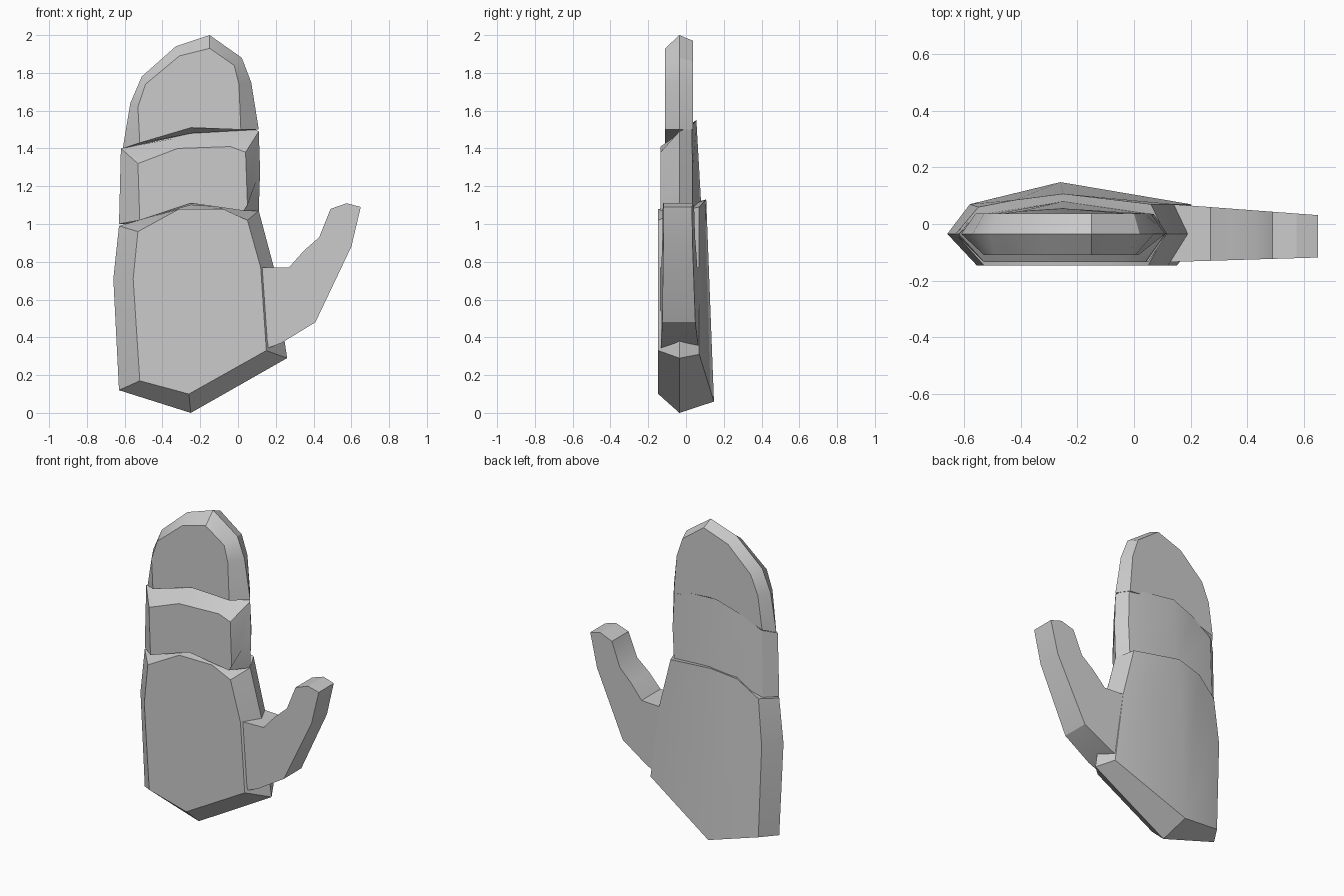
import bpy, bmesh
from math import radians


def loft(name, front, mid, back, split=None):
    """Join front, middle and back outlines of (x, z, y) points, with capped ends."""
    rings = [r for r in (front, mid, back) if r]
    bm = bmesh.new()
    loops = [[bm.verts.new((x, y, z)) for x, z, y in r] for r in rings]
    n = len(front)
    for a, b in zip(loops, loops[1:]):
        for i in range(n):
            j = (i + 1) % n
            bm.faces.new((a[i], a[j], b[j], b[i]))
    bm.faces.new(loops[0])
    end = loops[-1]
    if split:
        i, j = split
        bm.faces.new(end[i:j + 1])
        bm.faces.new(end[j:] + end[:i + 1])
    else:
        bm.faces.new(end)
    bmesh.ops.recalc_face_normals(bm, faces=bm.faces)
    me = bpy.data.meshes.new(name)
    bm.to_mesh(me)
    bm.free()
    ob = bpy.data.objects.new(name, me)
    bpy.context.collection.objects.link(ob)
    bpy.context.view_layer.objects.active = ob
    ob.select_set(True)
    bpy.ops.object.shade_smooth_by_angle(angle=radians(30))
    ob.select_set(False)


def flat(pts, y):
    return [(x, z, y) for x, z in pts]


# Palm plate, ridged along the back
loft("palm",
     flat([(-.52, .17), (-.26, .1), (.15, .33), (.12, .77), (.05, 1.02),
           (-.08, 1.08), (-.31, 1.08), (-.53, .96), (-.555, .71)], -.147),
     flat([(-.63, .12), (-.25, 0), (.26, .29), (.19, .77), (.11, 1.07),
           (-.1, 1.09), (-.31, 1.08), (-.63, .99), (-.66, .71)], -.035),
     [(-.56, .13, .075), (-.26, .06, .148), (.2, .31, .07), (.14, .77, .07),
      (.06, 1.09, .07), (-.25, 1.13, .107), (-.42, 1.1, .085), (-.55, 1, .06),
      (-.58, .71, .07)], split=(1, 5))

# Middle finger plate, its top sloping up towards the back
loft("finger_middle",
     flat([(-.52, 1.02), (-.25, 1.11), (.03, 1.07), (.05, 1.1), (.04, 1.38),
           (-.04, 1.41), (-.32, 1.4), (-.53, 1.32)], -.135),
     flat([(-.63, 1), (-.25, 1.1), (.11, 1.07), (.117, 1.28), (.11, 1.49),
           (-.06, 1.48), (-.3, 1.46), (-.62, 1.4)], -.035),
     [(-.56, 1, .03), (-.25, 1.11, .08), (.06, 1.08, .035), (.07, 1.28, .035),
      (.06, 1.52, .03), (-.25, 1.55, .055), (-.4, 1.5, .045), (-.55, 1.42, .025)],
     split=(1, 5))

# Rounded fingertip plate
loft("finger_tip",
     flat([(-.52, 1.43), (-.25, 1.51), (.015, 1.5), (.005, 1.74), (-.02, 1.84),
           (-.15, 1.93), (-.31, 1.89), (-.49, 1.74), (-.53, 1.62)], -.11),
     flat([(-.61, 1.4), (-.25, 1.48), (.11, 1.5), (.07, 1.75), (.02, 1.88),
           (-.15, 2), (-.33, 1.94), (-.51, 1.78), (-.57, 1.64)], -.035),
     flat([(-.56, 1.43), (-.25, 1.53), (.06, 1.5), (.04, 1.74), (0, 1.86),
           (-.15, 1.97), (-.32, 1.91), (-.48, 1.76), (-.53, 1.64)], .037))

# Thumb, tapering towards its tip
thumb = [(.12, .77), (.27, .77), (.35, .86), (.43, .93), (.49, 1.08),
         (.575, 1.11), (.65, 1.09), (.6, .88), (.41, .48), (.23, .37), (.15, .34)]
loft("thumb",
     [(x, z, -.138 + .03 * x) for x, z in thumb], None,
     [(x, z, .08 - .075 * x) for x, z in thumb])
